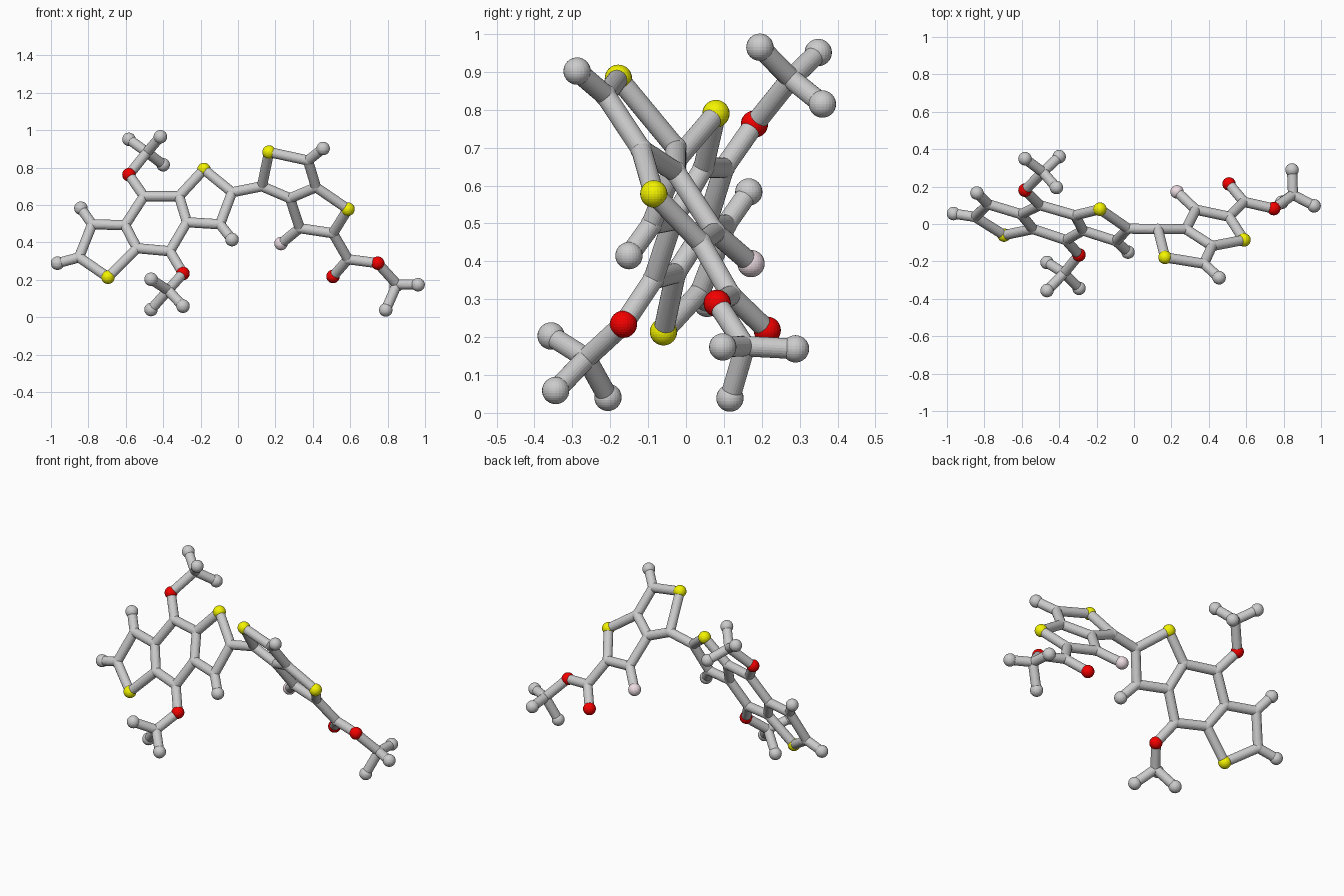
import bpy, bmesh
from mathutils import Vector, Matrix

if "Cube" in bpy.data.objects:
    bpy.data.objects.remove(bpy.data.objects["Cube"])

STICK, JOINT, BALL = 0.027, 0.029, 0.036


def left_plane(x, z):
    return Vector((x, -0.366 - 0.288 * x + 0.497 * z, z))


def right_plane(x, z):
    return Vector((x, 0.546 - 0.327 * x - 0.759 * z, z))


# Left flat fused-ring unit: (x, z) in its tilted plane
left = {
    "S1": (-.695, .214), "a": (-.85, .32), "b": (-.78, .497), "c": (-.604, .492),
    "d": (-.54, .369), "e": (-.503, .647), "f": (-.364, .353), "g": (-.315, .647),
    "h": (-.273, .508), "S2": (-.182, .79), "i": (-.032, .668), "j": (-.096, .497),
    "H1": (-.965, .289), "H2": (-.84, .583), "H3": (-.032, .415),
    "O1": (-.583, .762), "O2": (-.294, .234),
}
# Right flat fused-ring unit with its ester group
right = {
    "k": (.128, .70), "S3": (.166, .883), "l": (.374, .838), "m": (.417, .695),
    "S4": (.588, .578), "n": (.508, .449), "o": (.33, .476), "p": (.278, .636),
    "H4": (.455, .902), "F1": (.23, .394), "q": (.588, .31),
    "O3": (.508, .218), "O4": (.747, .289),
}
pos = {k: left_plane(*v) for k, v in left.items()}
pos.update({k: right_plane(*v) for k, v in right.items()})
# Branched end groups, out of plane
pos.update({k: Vector(v) for k, v in {
    "t": (-.487, .277, .882), "M1": (-.583, .349, .951), "M2": (-.415, .195, .965),
    "M3": (-.40, .36, .815),
    "u": (-.374, -.263, .144), "M4": (-.465, -.356, .203), "M5": (-.465, -.206, .041),
    "M6": (-.294, -.344, .059),
    "v": (.85, .156, .176), "M7": (.79, .116, .039), "M8": (.963, .097, .174),
    "M9": (.845, .289, .169),
}.items()})

chains = {
    "left_ring_frame": ["S1 a b c d S1", "c e g h f d", "g S2 i j h",
                        "a H1", "b H2", "j H3", "e O1", "f O2"],
    "link_bond": ["i k"],
    "right_ring_frame": ["k S3 l m p k", "m S4 n o p", "l H4", "o F1"],
    "ester_arm": ["n q O3", "q O4 v"],
    "upper_branch": ["O1 t M1", "t M2", "t M3"],
    "lower_branch": ["O2 u M4", "u M5", "u M6"],
    "ester_branch": ["v M7", "v M8", "v M9"],
}


def add_ball(bm, p, r):
    bmesh.ops.create_uvsphere(bm, u_segments=24, v_segments=16, radius=r,
                              matrix=Matrix.Translation(p))


def add_stick(bm, p, q):
    d = q - p
    rot = d.to_track_quat('Z', 'Y').to_matrix().to_4x4()
    bmesh.ops.create_cone(bm, cap_ends=True, segments=24, radius1=STICK, radius2=STICK,
                          depth=d.length, matrix=Matrix.Translation((p + q) / 2) @ rot)


def finish(bm, name, color=None):
    me = bpy.data.meshes.new(name)
    bm.to_mesh(me)
    bm.free()
    ob = bpy.data.objects.new(name, me)
    bpy.context.collection.objects.link(ob)
    if color:
        mat = bpy.data.materials.new(name + "_color")
        mat.diffuse_color = color
        mat.use_nodes = True
        mat.node_tree.nodes["Principled BSDF"].inputs["Base Color"].default_value = mat.diffuse_color
        me.materials.append(mat)


# Sticks
for name, paths in chains.items():
    bm = bmesh.new()
    for path in paths:
        pts = [pos[k] for k in path.split()]
        for p, q in zip(pts, pts[1:]):
            add_stick(bm, p, q)
    finish(bm, name)

# Balls grouped by first letter of their key
groups = {
    "sulfur_balls": ("S", (.9, .9, 0, 1)),
    "oxygen_balls": ("O", (.9, 0, 0, 1)),
    "pink_ball": ("F", (.85, .72, .76, 1)),
    "grey_end_balls": ("HM", None),
    "joint_balls": ("abcdefghijklmnopqtuv", None),
}
for name, (letters, color) in groups.items():
    bm = bmesh.new()
    for k, p in pos.items():
        if k[0] in letters:
            add_ball(bm, p, JOINT if name == "joint_balls" else BALL)
    finish(bm, name, color)
